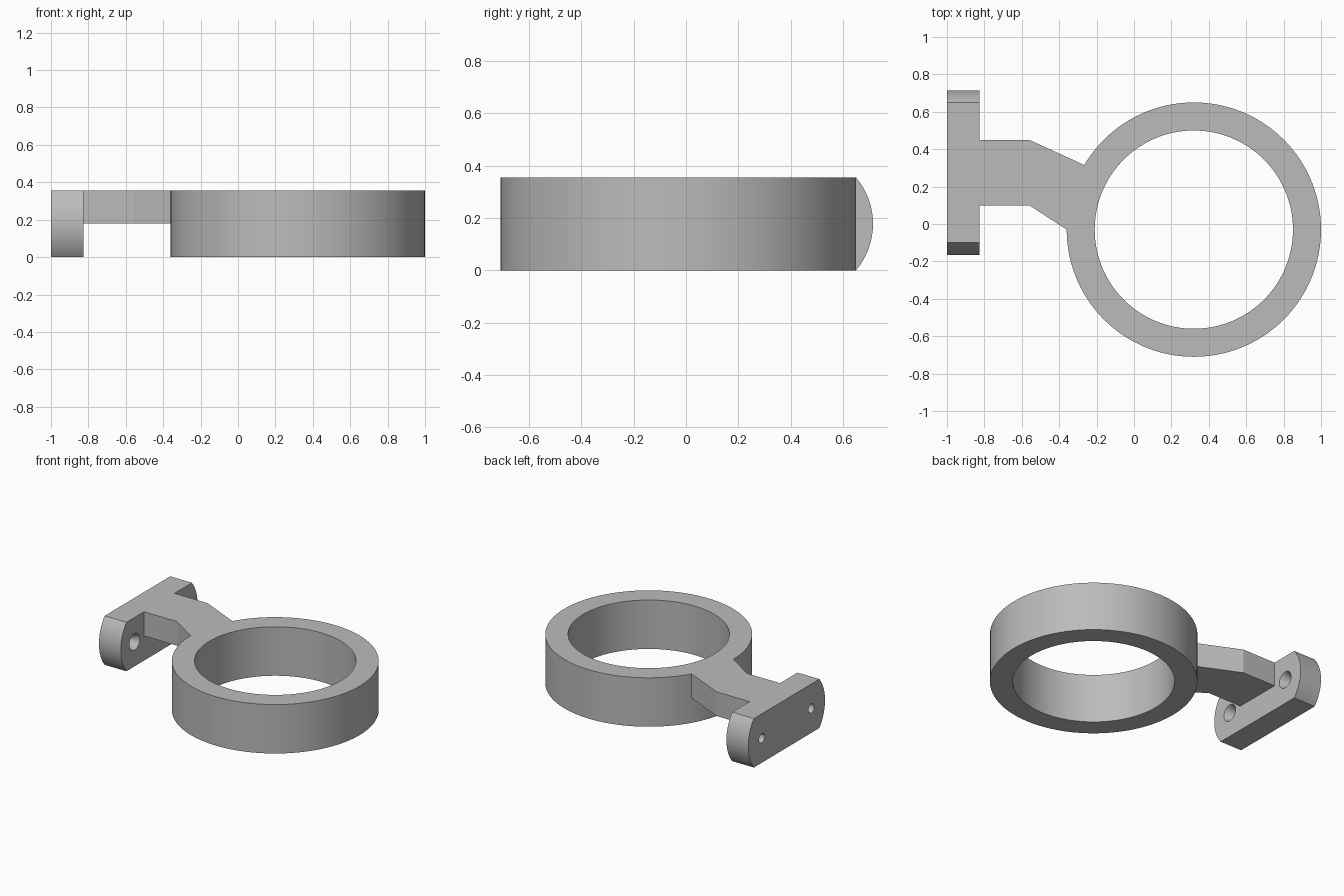
import bpy, bmesh
from math import sin, cos, pi, asin, radians
from mathutils import Matrix, Vector

cube = bpy.data.objects.get("Cube")
if cube:
    bpy.data.objects.remove(cube, do_unlink=True)

GREY = (0.5, 0.5, 0.5, 1)
mat = bpy.data.materials.new("plain grey")
mat.use_nodes = True
mat.diffuse_color = GREY
mat.node_tree.nodes["Principled BSDF"].inputs["Base Color"].default_value = GREY

HEIGHT = 0.355
RING = Vector((0.32, -0.03, 0))
PLATE_X, PLATE_IN, PLATE_Y = -1.0, -0.825, 0.275


def finish(bm, name):
    bmesh.ops.recalc_face_normals(bm, faces=bm.faces)
    me = bpy.data.meshes.new(name)
    bm.to_mesh(me)
    bm.free()
    me.materials.append(mat)
    ob = bpy.data.objects.new(name, me)
    bpy.context.collection.objects.link(ob)
    return ob


def prism(name, points, direction):
    """Extrude a flat outline along a direction."""
    bm = bmesh.new()
    face = bm.faces.new([bm.verts.new(p) for p in points])
    out = bmesh.ops.extrude_face_region(bm, geom=[face])
    moved = [g for g in out["geom"] if isinstance(g, bmesh.types.BMVert)]
    bmesh.ops.translate(bm, vec=direction, verts=moved)
    return finish(bm, name)


def lathe(name, profile, place, steps):
    """Spin a closed (radius, height) profile round z, then place it."""
    bm = bmesh.new()
    loops = []
    for i in range(steps):
        a = 2 * pi * i / steps
        loops.append([bm.verts.new(place @ Vector((r * cos(a), r * sin(a), h)))
                      for r, h in profile])
    n = len(profile)
    for i in range(steps):
        a, b = loops[i], loops[(i + 1) % steps]
        for j in range(n):
            k = (j + 1) % n
            bm.faces.new((a[j], b[j], b[k], a[k]))
    return finish(bm, name)


def combine(target, other, operation):
    mod = target.modifiers.new(operation.lower(), "BOOLEAN")
    mod.operation, mod.solver, mod.object = operation, "EXACT", other
    bpy.context.view_layer.objects.active = target
    bpy.ops.object.modifier_apply(modifier=mod.name)
    bpy.data.objects.remove(other, do_unlink=True)


# Large ring
bracket = lathe("ring_bracket", [(0.53, 0), (0.68, 0), (0.68, HEIGHT), (0.53, HEIGHT)],
                Matrix.Translation(RING), 120)

# Mounting plate with bowed ends
bow, half = 0.275, HEIGHT / 2
spread = asin(half / bow)
outline = []
for side in (1, -1):
    for i in range(17):
        a = side * (-spread + 2 * spread * i / 16)
        outline.append((PLATE_X, PLATE_Y + side * (0.44 - bow + bow * cos(a)),
                        half + bow * sin(a)))
plate = prism("mounting_plate", outline, (PLATE_IN - PLATE_X, 0, 0))

# Countersunk screw holes, wide on the inner side
for side in (-1, 1):
    bm = bmesh.new()
    loops = []
    for r, x in ((0.033, -1.05), (0.033, -0.885), (0.06, PLATE_IN), (0.06, -0.8)):
        loops.append([bm.verts.new((x, PLATE_Y + side * 0.283 + r * cos(2 * pi * i / 32),
                                    half + r * sin(2 * pi * i / 32))) for i in range(32)])
    for a, b in zip(loops, loops[1:]):
        for i in range(32):
            k = (i + 1) % 32
            bm.faces.new((a[i], a[k], b[k], b[i]))
    bm.faces.new(loops[0])
    bm.faces.new(loops[-1])
    combine(plate, finish(bm, "screw_hole"), "DIFFERENCE")

# Arm joining plate to ring
arm_low = 0.18
arm_outline = [(-0.9, 0.45), (-0.56, 0.45), (-0.265, 0.315), (-0.25, 0.28),
               (-0.25, -0.03), (-0.36, -0.03), (-0.56, 0.10), (-0.9, 0.10)]
arm = prism("arm", [(x, y, arm_low) for x, y in arm_outline], (0, 0, HEIGHT - arm_low))

combine(bracket, arm, "UNION")
combine(bracket, plate, "UNION")

bpy.ops.object.select_all(action="DESELECT")
bracket.select_set(True)
bpy.context.view_layer.objects.active = bracket
bpy.ops.object.shade_smooth_by_angle(angle=radians(20))
